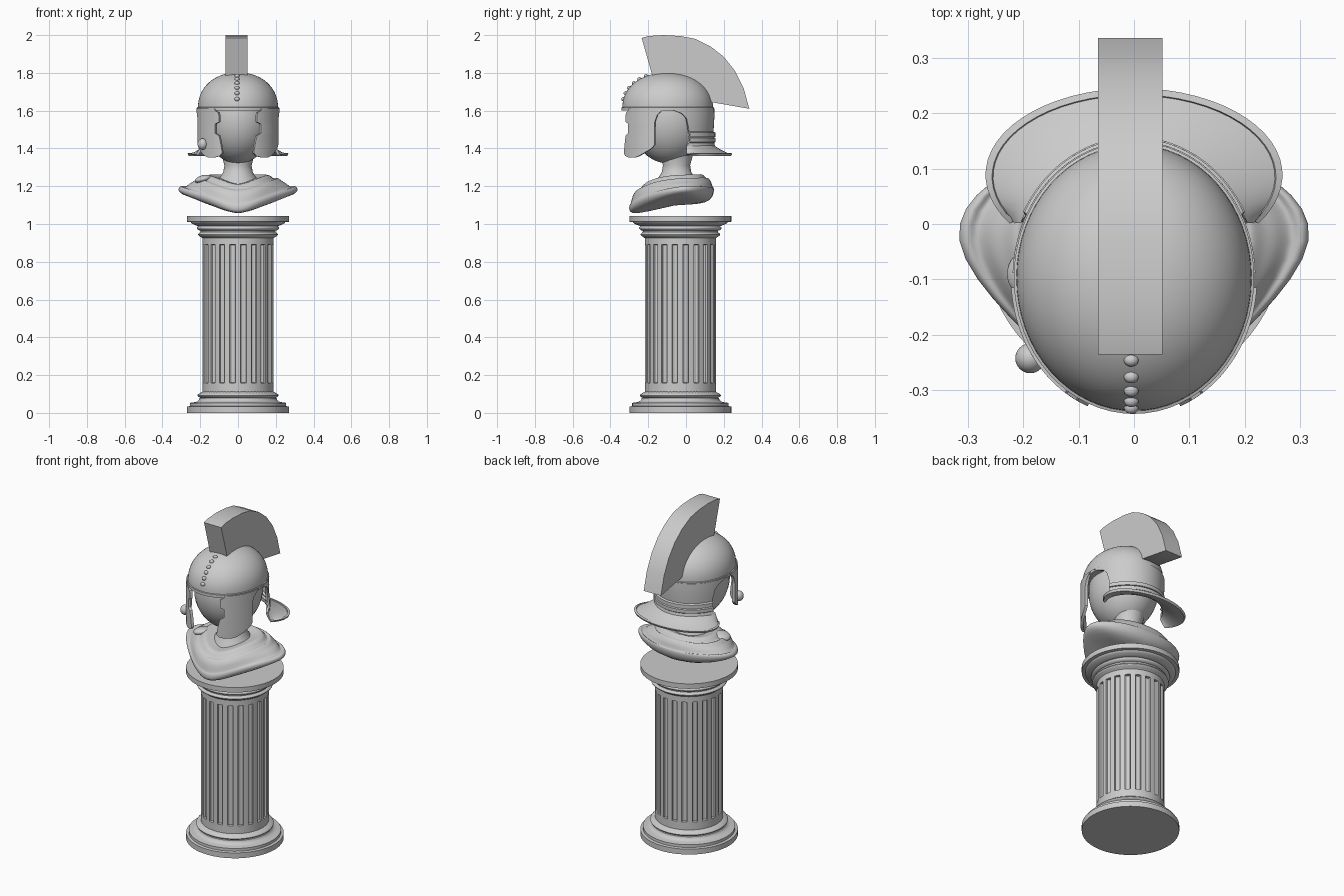
import bpy, bmesh, math
from math import sin, cos, pi, radians

if "Cube" in bpy.data.objects:
    bpy.data.objects.remove(bpy.data.objects["Cube"])

HY = -0.097            # helmet centre in y
HX, HR = 0.212, 0.24   # helmet half width and half depth


def finish(ob, angle=35):
    bpy.ops.object.select_all(action='DESELECT')
    ob.select_set(True)
    bpy.context.view_layer.objects.active = ob
    for m in list(ob.modifiers):
        bpy.ops.object.modifier_apply(modifier=m.name)
    bpy.ops.object.shade_smooth_by_angle(angle=radians(angle))
    return ob


def loft(name, rings, closed=True, caps=True, thick=0.0, subsurf=0, offset=-1, angle=35):
    """Skin a list of equal-length point rings."""
    bm = bmesh.new()
    vs = [[bm.verts.new(p) for p in r] for r in rings]
    n = len(vs[0])
    for a, b in zip(vs, vs[1:]):
        for i in range(n if closed else n - 1):
            j = (i + 1) % n
            bm.faces.new((a[i], a[j], b[j], b[i]))
    if closed and caps:
        bm.faces.new(vs[0][::-1])
        bm.faces.new(vs[-1])
    bmesh.ops.recalc_face_normals(bm, faces=bm.faces)
    me = bpy.data.meshes.new(name)
    bm.to_mesh(me)
    bm.free()
    ob = bpy.data.objects.new(name, me)
    bpy.context.collection.objects.link(ob)
    if thick:
        m = ob.modifiers.new("thickness", 'SOLIDIFY')
        m.thickness, m.offset = thick, offset
    if subsurf:
        m = ob.modifiers.new("smooth", 'SUBSURF')
        m.levels = subsurf
    return finish(ob, angle)


def lathe(name, prof, cy=-0.03, sx=1, sy=1, n=64, angle=35):
    return loft(name, [[(r * sx * cos(2 * pi * i / n), cy + r * sy * sin(2 * pi * i / n), z)
                        for i in range(n)] for r, z in prof], angle=angle)


def ball(name, loc, scale):
    bpy.ops.mesh.primitive_uv_sphere_add(segments=32, ring_count=20, location=loc)
    ob = bpy.context.object
    ob.name, ob.scale = name, scale
    return finish(ob, 60)


def half_round(r, z0, z1, bulge, n=8):
    return [(r + bulge * sin(pi * i / n), z0 + (z1 - z0) * i / n) for i in range(n + 1)]


# column base and capital
lathe("column_base", [(0.27, 0), (0.27, 0.033), (0.255, 0.036), (0.255, 0.053), (0.235, 0.056)]
      + [(0.235 - 0.03 * sin(pi / 2 * i / 5), 0.056 + 0.022 * (1 - cos(pi / 2 * i / 5))) for i in range(1, 6)]
      + half_round(0.2, 0.08, 0.105, 0.015) + [(0.188, 0.112)])
lathe("column_capital", [(0.188, 0.925)] + half_round(0.198, 0.932, 0.957, 0.013) + [(0.2, 0.965)]
      + half_round(0.208, 0.967, 0.99, 0.01)
      + [(0.215 + 0.035 * sin(pi / 2 * i / 5), 0.99 + 0.02 * i / 5) for i in range(6)]
      + [(0.27, 1.012), (0.27, 1.042)])

# fluted shaft
FLUTES, step = 20, 2 * pi / 20


def shaft_ring(z, depth):
    ring = []
    for k in range(FLUTES):
        for off, d in ((-0.5, 0), (-0.38, 0), (-0.26, 0), (-0.25, 0.65), (-0.1, 1),
                       (0.1, 1), (0.25, 0.65), (0.26, 0), (0.38, 0)):
            a, r = (k + 0.5 + off) * step, 0.188 - d * depth
            ring.append((r * cos(a), -0.03 + r * sin(a), z))
    return ring


loft("column_shaft", [shaft_ring(z, d) for z, d in
                      ((0.10, 0), (0.159, 0), (0.16, 0.017), (0.89, 0.017), (0.891, 0), (0.94, 0))], angle=25)

# draped shoulders: half rings from front to back, mirrored, with folds between them
keys = [
    [(0, -.285, 1.04), (.06, -.265, 1.045), (.19, -.16, 1.095), (.30, -.03, 1.15), (.24, .06, 1.12), (.13, .11, 1.10), (0, .125, 1.09)],
    [(0, -.315, 1.06), (.10, -.285, 1.10), (.23, -.18, 1.15), (.365, -.02, 1.185), (.275, .085, 1.18), (.14, .145, 1.175), (0, .155, 1.17)],
    [(0, -.29, 1.15), (.11, -.255, 1.175), (.19, -.16, 1.215), (.25, -.03, 1.225), (.21, .065, 1.225), (.11, .12, 1.23), (0, .135, 1.23)],
    [(0, -.22, 1.205), (.08, -.205, 1.235), (.145, -.11, 1.26), (.16, -.02, 1.265), (.125, .05, 1.265), (.065, .075, 1.268), (0, .08, 1.268)],
    [(0, -.15, 1.20), (.05, -.14, 1.22), (.09, -.09, 1.235), (.095, -.04, 1.24), (.08, .01, 1.24), (.04, .03, 1.24), (0, .035, 1.24)],
]


def mirrored(half):
    return half + [(-x, y, z) for x, y, z in half[-2:0:-1]]


rings = []
for k, (a, b) in enumerate(zip(keys, keys[1:])):
    rings.append(mirrored(a))
    if k in (1, 2):
        for t, push in ((0.3, 0.018), (0.45, -0.018), (0.75, 0.004)):
            rings.append(mirrored([(p[0] + (q[0] - p[0]) * t,
                                    p[1] + (q[1] - p[1]) * t,
                                    p[2] + (q[2] - p[2]) * t + push * (0.6 + 0.4 * sin(5 * i)))
                                   for i, (p, q) in enumerate(zip(a, b))]))
rings.append(mirrored(keys[-1]))
loft("shoulder_drapery", rings, subsurf=2, angle=60)
brooch = ball("drapery_brooch", (-0.185, -0.09, 1.238), (0.045, 0.045, 0.02))
brooch.rotation_euler = (0, radians(-15), 0)

# neck and head
lathe("neck", [(0.12, 1.20), (0.10, 1.24), (0.078, 1.275), (0.072, 1.31), (0.085, 1.36), (0.10, 1.42)],
      cy=-0.05, angle=60)
ball("head", (0, -0.09, 1.555), (0.186, 0.205, 0.235))

# helmet dome with brow band
E = 0.94
dome = [(cos(pi / 2 * i / 18) ** E, 1.615 + 0.187 * sin(pi / 2 * i / 18) ** E) for i in range(18)]
lathe("helmet_dome", [(0.96, 1.60), (1.022, 1.60), (1.022, 1.617), (1.0, 1.619)] + dome[1:] + [(0.02, 1.802)],
      cy=HY, sx=HX, sy=HR, angle=40)


def shell_ring(z, t0, t1, off, n=20):
    """Arc around the helmet ellipse between two angles in degrees."""
    ts = [radians(t0 + (t1 - t0) * i / n) for i in range(n + 1)]
    return [((HX + off) * cos(t), HY + (HR + off) * sin(t), z) for t in ts]


# helmet back wall with raised ridges
wall = [(1.612, 2, 0), (1.60, 8, 0), (1.585, 18, 0), (1.56, 24, 0), (1.51, 27, -.003), (1.485, 28, -.004),
        (1.48, 28, .006), (1.465, 28, .006), (1.46, 28, -.003), (1.452, 28, .008), (1.438, 28, .008),
        (1.432, 27, 0), (1.41, 24, .004)]
loft("helmet_back", [shell_ring(z, t, 180 - t, o, 40) for z, t, o in wall], closed=False, thick=0.014, offset=0)

# flared neck guard with thick rim
N = 40
inner, outer = shell_ring(1.413, 24, 156, 0, N), []
for i in range(N + 1):
    a = radians(-34 + 248 * i / N)
    outer.append((0.265 * cos(a), 0.09 + 0.152 * sin(a), 1.363))


def mix(t, dz=0):
    return [tuple(p[k] + (q[k] - p[k]) * t + (dz if k == 2 else 0) for k in range(3)) for p, q in zip(inner, outer)]


loft("neck_guard", [mix(0), mix(0.3, -0.006), mix(0.65, -0.006), mix(0.93), mix(0.94, 0.005), mix(1, 0.005)],
     closed=False, thick=0.013, offset=0)

# cheek guards: height, front angle, rear angle
cheek = [(1.612, -56, -4), (1.60, -57, -7), (1.59, -62, -10), (1.575, -63, -13), (1.54, -63, -16),
         (1.53, -57, -16), (1.48, -57, -16), (1.468, -63, -16), (1.44, -65, -16), (1.42, -66, -16),
         (1.40, -67, -20), (1.375, -68, -31), (1.36, -64, -38), (1.353, -56, -44)]
left_right = []
for side, sx in (("right", 1), ("left", -1)):
    loft("cheek_guard_" + side, [[(sx * x, y, zz) for x, y, zz in shell_ring(z, a, b, 0.002)] for z, a, b in cheek],
         closed=False, thick=0.016, offset=0)
ball("cheek_stud", (-0.187, -0.242, 1.423), (0.027, 0.027, 0.03))

# rivets up the front of the dome
for k in range(6):
    p = radians(13 + 10 * k)
    ball("dome_rivet_%d" % (k + 1), (-0.005, HY - HR * cos(p) ** E, 1.615 + 0.187 * sin(p) ** E), (0.013, 0.011, 0.011))

# crest: fan-shaped side outline given width
top = [(-.235, 1.985), (-.20, 1.995), (-.12, 2.0), (-.03, 1.995), (.05, 1.98), (.13, 1.94),
       (.20, 1.885), (.26, 1.81), (.305, 1.72), (.335, 1.61)]
low = [(-.178, 1.785), (-.155, 1.785), (-.11, 1.79), (-.07, 1.785), (-.03, 1.775), (.01, 1.76),
       (.05, 1.735), (.085, 1.70), (.11, 1.665), (.135, 1.645)]
X0, X1 = -0.065, 0.051
loft("crest", [[(X0, *b), (X1, *b), (X1, *t), (X0, *t)] for b, t in zip(low, top)], angle=30)
